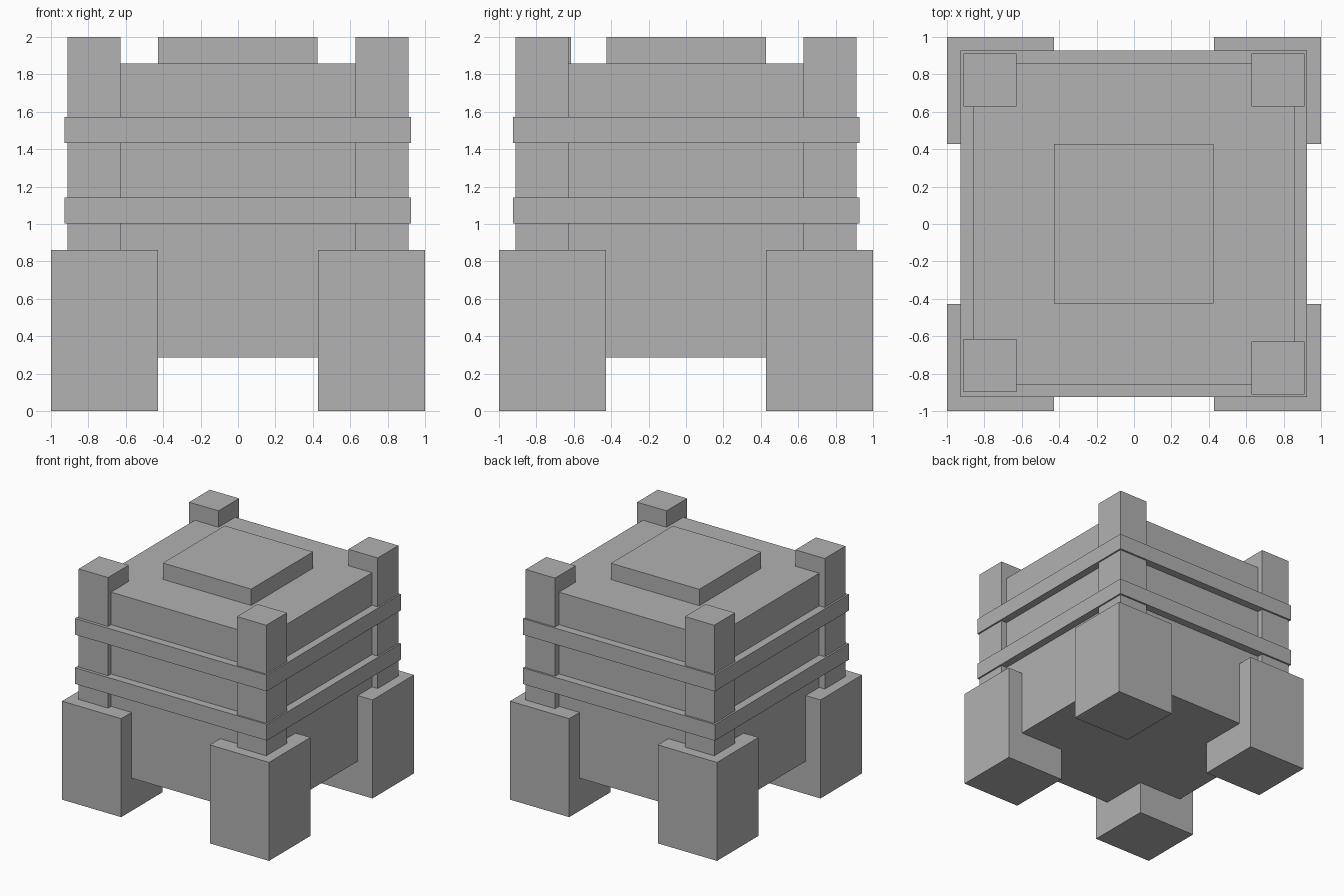
import bpy

if "Cube" in bpy.data.objects:
    bpy.data.objects.remove(bpy.data.objects["Cube"])

grey = bpy.data.materials.new("plain_grey")
grey.diffuse_color = (0.445, 0.445, 0.445, 1)
grey.use_nodes = True
grey.node_tree.nodes["Principled BSDF"].inputs["Base Color"].default_value = grey.diffuse_color


def box(name, low, high):
    """Axis-aligned box between two corners."""
    bpy.ops.mesh.primitive_cube_add(size=1)
    ob = bpy.context.object
    ob.name = name
    for v in ob.data.vertices:
        v.co = [h if c > 0 else l for c, l, h in zip(v.co, low, high)]
    ob.data.materials.append(grey)
    return ob


# Main body and raised lid
box("body", (-0.857, -0.857, 0.286), (0.857, 0.857, 1.857))
box("lid", (-0.428, -0.425, 1.857), (0.425, 0.428, 2.0))

# Two bands wrapped around the body and posts
for name, z in (("lower_band", 1.002), ("upper_band", 1.432)):
    box(name, (-0.927, -0.925, z), (0.925, 0.927, z + 0.141))

# Corner legs, each carrying a slimmer post
for side, sx in (("left", -1), ("right", 1)):
    for end, sy in (("front", -1), ("back", 1)):
        xs = sorted((sx * 0.428, sx * 1.0))
        ys = sorted((sy * 0.428, sy * 1.0))
        box(f"{end}_{side}_leg", (xs[0], ys[0], 0), (xs[1], ys[1], 0.86))
        cx = sx * 0.769
        # the front left post sits slightly further in
        cy = -0.756 if (sx, sy) == (-1, -1) else sy * 0.769
        box(f"{end}_{side}_post", (cx - 0.142, cy - 0.142, 0.8),
            (cx + 0.142, cy + 0.142, 2.0))
